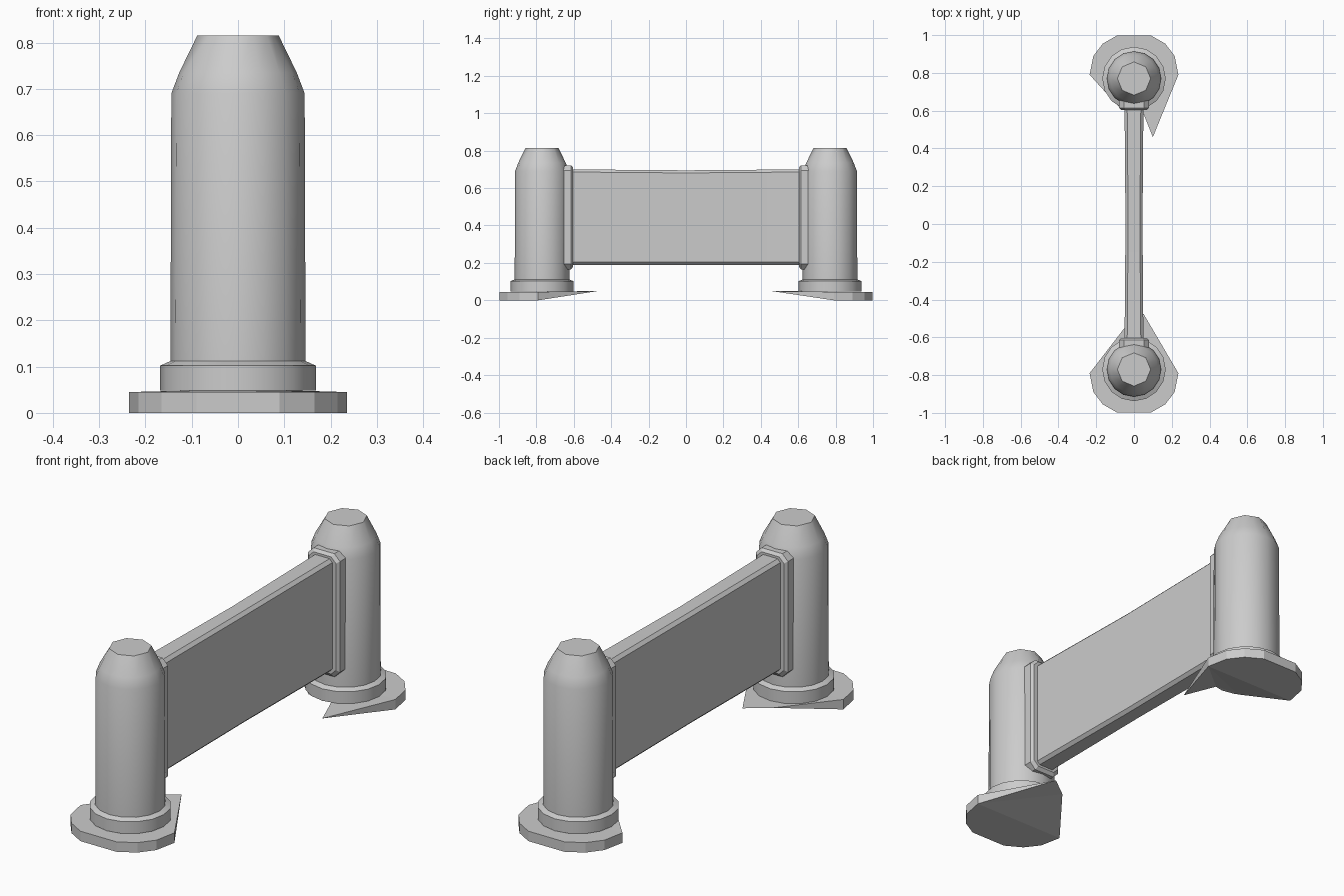
import bpy, bmesh, math

if "Cube" in bpy.data.objects:
    bpy.data.objects.remove(bpy.data.objects["Cube"])

grey = bpy.data.materials.new("light_grey")
grey.diffuse_color = (0.6, 0.6, 0.6, 1)
grey.use_nodes = True
grey.node_tree.nodes["Principled BSDF"].inputs["Base Color"].default_value = grey.diffuse_color


def finish(name, bm, angle=None):
    """Turn a bmesh into a named object, optionally smooth by angle."""
    bmesh.ops.recalc_face_normals(bm, faces=bm.faces)
    mesh = bpy.data.meshes.new(name)
    bm.to_mesh(mesh)
    bm.free()
    mesh.materials.append(grey)
    ob = bpy.data.objects.new(name, mesh)
    bpy.context.collection.objects.link(ob)
    if angle:
        bpy.ops.object.select_all(action='DESELECT')
        ob.select_set(True)
        bpy.context.view_layer.objects.active = ob
        bpy.ops.object.shade_smooth_by_angle(angle=math.radians(angle))
    return ob


def skin(bm, rings):
    """Join rings of points with quads and cap both ends."""
    vs = [[bm.verts.new(p) for p in ring] for ring in rings]
    n = len(vs[0])
    for a, b in zip(vs, vs[1:]):
        for i in range(n):
            j = (i + 1) % n
            bm.faces.new((a[i], a[j], b[j], b[i]))
    bm.faces.new(vs[0])
    bm.faces.new(vs[-1])


def post(name, cy):
    """Turned post: collar, shaft and a shoulder narrowing to an octagon."""
    profile = [(0.168, 0.048), (0.168, 0.102), (0.146, 0.112),
               (0.144, 0.69), (0.127, 0.735), (0.088, 0.815)]
    n = 16
    rings = []
    for r, z in profile:
        ring = []
        for i in range(n):
            a = 2 * math.pi * (i + 0.0) / n
            k = math.cos(math.pi / 8) if z > 0.8 and i % 2 else 1
            ring.append((r * k * math.cos(a), cy + r * k * math.sin(a), z))
        rings.append(ring)
    bm = bmesh.new()
    skin(bm, rings)
    finish(name, bm, 32)


def base(name, side, inner):
    """Foot plate: thick rounded outer half, underside rising to thin points."""
    half = [(0.235, 0.79), (0.215, 0.89), (0.165, 0.955), (0.09, 0.998)]
    outer = half + [(-x, y) for x, y in reversed(half)]
    bm = bmesh.new()
    top = [bm.verts.new((x, side * y, 0.045)) for x, y in outer]
    low = [bm.verts.new((x, side * y, 0)) for x, y in outer]
    tips = [bm.verts.new((x, side * y, 0.049)) for x, y in inner]
    for i in range(len(outer) - 1):
        bm.faces.new((top[i], top[i + 1], low[i + 1], low[i]))
    bm.faces.new(low)
    bm.faces.new(top)
    # sheets from the widest points to the inner points
    for row in (top, low):
        bm.faces.new((row[-1], tips[0], row[0]))
        for a, b in zip(tips, tips[1:]):
            bm.faces.new((a, b, row[0]))
    bm.faces.new((top[-1], low[-1], tips[0]))
    bm.faces.new((top[0], low[0], tips[-1]))
    finish(name, bm)


def section(y, hx, z0, z1, cut):
    """Upright rectangle with chamfered corners."""
    return [(hx, y, z0 + cut), (hx, y, z1 - cut), (hx - cut, y, z1), (cut - hx, y, z1),
            (-hx, y, z1 - cut), (-hx, y, z0 + cut), (cut - hx, y, z0), (hx - cut, y, z0)]


def flange(name, side):
    """Mounting plate between post and panel, with a bevelled face."""
    bm = bmesh.new()
    skin(bm, [section(side * 0.70, 0.08, 0.165, 0.722, 0.028),
              section(side * 0.615, 0.08, 0.165, 0.722, 0.028),
              section(side * 0.603, 0.068, 0.18, 0.71, 0.024)])
    finish(name, bm)


for label, side in (("front", -1), ("back", 1)):
    post(label + "_post", side * 0.77)
    flange(label + "_flange", side)

base("front_base", -1, [(-0.05, 0.55), (0.05, 0.475)])
base("back_base", 1, [(-0.08, 0.62), (0.04, 0.61), (0.1, 0.46)])

# Panel, very slightly waisted at the middle
bm = bmesh.new()
skin(bm, [section(y, hx, 0.19, z1, 0.014)
          for y, hx, z1 in ((-0.62, 0.05, 0.7), (0, 0.045, 0.695), (0.62, 0.05, 0.7))])
finish("panel", bm, 30)
